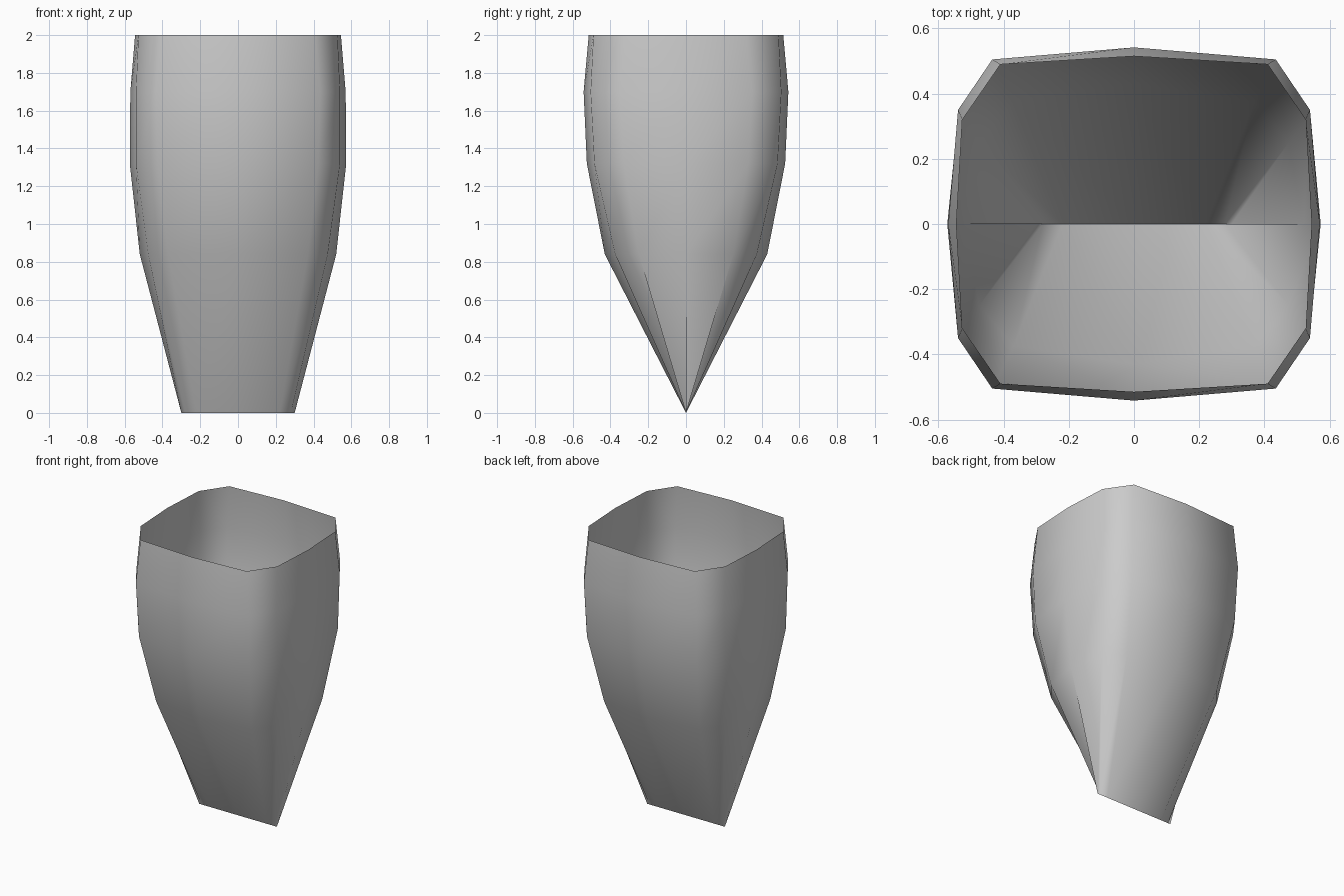
import bpy
import bmesh

cube = bpy.data.objects.get("Cube")
if cube:
    bpy.data.objects.remove(cube, do_unlink=True)

grey = bpy.data.materials.new("Plain grey")
grey.use_nodes = True
tone = (0.6, 0.6, 0.6, 1)
grey.diffuse_color = tone
grey.node_tree.nodes["Principled BSDF"].inputs["Base Color"].default_value = tone

# Quarter outlines, from the side middle round to the back middle, by height
levels = [
    (0.0, [(0.30, 0), (0.28, 0), (0.22, 0), (0, 0)]),
    (0.84, [(0.52, 0), (0.475, 0.25), (0.37, 0.375), (0, 0.43)]),
    (1.32, [(0.573, 0), (0.54, 0.33), (0.425, 0.485), (0, 0.525)]),
    (1.70, [(0.57, 0), (0.54, 0.35), (0.435, 0.505), (0, 0.542)]),
    (2.0, [(0.545, 0), (0.527, 0.32), (0.41, 0.49), (0, 0.515)]),
]


def full_outline(quarter):
    """Mirror a quarter outline into a closed loop of twelve points."""
    half = quarter + [(-x, y) for x, y in quarter[-2::-1]]
    return half + [(-x, -y) for x, y in half[1:-1]]


# Open tapering shell, pinched flat at the bottom
bm = bmesh.new()
rings = [[bm.verts.new((x, y, z)) for x, y in full_outline(quarter)]
         for z, quarter in levels]
for low, high in zip(rings, rings[1:]):
    count = len(low)
    for i in range(count):
        j = (i + 1) % count
        bm.faces.new((low[i], low[j], high[j], high[i]))
for face in bm.faces:
    face.smooth = True

mesh = bpy.data.meshes.new("pinched_open_shell")
bm.to_mesh(mesh)
bm.free()
mesh.materials.append(grey)
shell = bpy.data.objects.new("pinched_open_shell", mesh)
bpy.context.collection.objects.link(shell)
